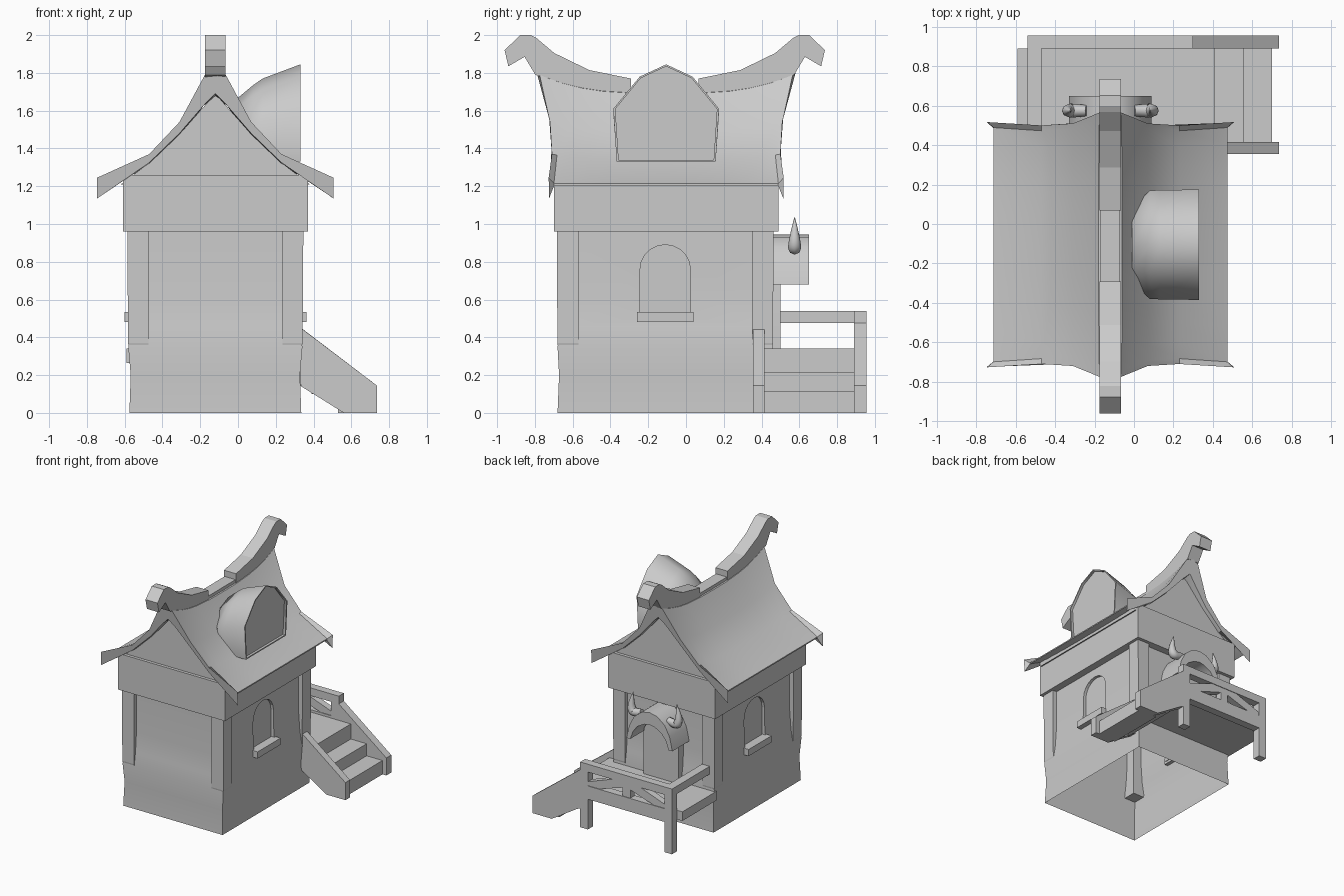
import bpy, bmesh, math
from mathutils import Vector

if "Cube" in bpy.data.objects:
    bpy.data.objects.remove(bpy.data.objects["Cube"])

CX, CY = -0.12, -0.11      # house centre


def finish(name, bm, smooth=None):
    bmesh.ops.recalc_face_normals(bm, faces=bm.faces)
    me = bpy.data.meshes.new(name)
    bm.to_mesh(me)
    bm.free()
    ob = bpy.data.objects.new(name, me)
    bpy.context.collection.objects.link(ob)
    if smooth:
        bpy.ops.object.select_all(action='DESELECT')
        ob.select_set(True)
        bpy.context.view_layer.objects.active = ob
        bpy.ops.object.shade_smooth_by_angle(angle=math.radians(smooth))
    return ob


def loft(name, rings, smooth=None):
    bm = bmesh.new()
    rows = [[bm.verts.new(p) for p in r] for r in rings]
    n = len(rows[0])
    for a, b in zip(rows, rows[1:]):
        for i in range(n):
            j = (i + 1) % n
            bm.faces.new((a[i], a[j], b[j], b[i]))
    bm.faces.new(rows[0])
    bm.faces.new(rows[-1])
    return finish(name, bm, smooth)


def prism(name, pts, axis, lo, hi, smooth=None):
    def at(p, t):
        return {'x': (t, p[0], p[1]), 'y': (p[0], t, p[1]), 'z': (p[0], p[1], t)}[axis]
    return loft(name, [[at(p, t) for p in pts] for t in (lo, hi)], smooth)


def box(name, x0, x1, y0, y1, z0, z1):
    return prism(name, [(x0, y0), (x1, y0), (x1, y1), (x0, y1)], 'z', z0, z1)


def rect(hx, hy, z):
    return [(CX + a * hx, CY + b * hy, z) for a, b in ((-1, -1), (1, -1), (1, 1), (-1, 1))]


def arch(c, r, z0, zs, h, n=10):
    return [(c - r, z0)] + [(c - r * math.cos(math.pi * i / n), zs + h * math.sin(math.pi * i / n))
                            for i in range(n + 1)] + [(c + r, z0)]


# Walls with flared foot
walls = loft("walls", [rect(.455, .57, 0), rect(.448, .562, .2), rect(.461, .57, .35),
                       rect(.442, .552, .46), rect(.43, .54, .62), rect(.428, .538, .97)], 40)

# Arched window recesses and sills on both sides
for s, side in ((-1, "left"), (1, "right")):
    cut = prism("window_cutter", arch(CY, .133, .5, .76, .13), 'x', CX + s * .405, CX + s * .6)
    m = walls.modifiers.new("window", 'BOOLEAN')
    m.object, m.operation, m.solver = cut, 'DIFFERENCE', 'EXACT'
    bpy.context.view_layer.objects.active = walls
    bpy.ops.object.modifier_apply(modifier=m.name)
    bpy.data.objects.remove(cut)
    x0, x1 = sorted((CX + s * .41, CX + s * .482))
    box(side + "_window_sill", x0, x1, -.26, .04, .48, .535)

# The house is open underneath
bm = bmesh.new()
bm.from_mesh(walls.data)
bmesh.ops.delete(bm, geom=[f for f in bm.faces if all(v.co.z < .01 for v in f.verts)], context='FACES')
bm.to_mesh(walls.data)
bm.free()

# Corner posts
for a in (-1, 1):
    for b in (-1, 1):
        rings = []
        for hx, hy, z in ((.455, .565, .34), (.462, .571, .37), (.466, .573, .97)):
            xs, ys = (CX + a * hx, CX + a * .355), (CY + b * hy, CY + b * .46)
            rings.append([(xs[0], ys[0], z), (xs[1], ys[0], z), (xs[1], ys[1], z), (xs[0], ys[1], z)])
        loft("corner_post", rings)

# Upper band and recessed gable
box("upper_band", -.61, .37, -.70, .49, .96, 1.26)
half = [(.5, 1.21), (.33, 1.34), (.19, 1.475)]
prism("gable_wall", [(CX + x, z) for x, z in half] + [(CX, 1.69)] +
      [(CX - x, z) for x, z in half[::-1]], 'y', -.675, .465)

# Saddle roof: half section (dx, z top, z under, half length, inset under) in the middle and at the ends
mid = [(.593, 1.215, 1.205, 0, 0), (.35, 1.335, 1.295, 0, 0), (.19, 1.49, 1.44, 0, 0),
       (.06, 1.69, 1.63, 0, 0), (0, 1.71, 1.65, 0, 0)]
end = [(.626, 1.245, 1.135, .622, .002), (.35, 1.37, 1.325, .605, .003), (.19, 1.54, 1.48, .615, .012),
       (.055, 1.79, 1.635, .67, .045), (0, 1.8, 1.69, .685, .045)]
rings = []
for s in (-1, -.955, -.82, -.66, -.5, -.25, 0, .25, .5, .66, .82, .955, 1):
    sec = []
    for i, (m, e) in enumerate(zip(mid, end)):
        w = abs(s) ** 3
        if i == 0 and abs(s) < 1:
            w = 0          # straight eaves, only the tips flare
        d, t, u = [p + (q - p) * w for p, q in zip(m[:3], e[:3])]
        sec.append((d, t, u, CY + .005 + s * e[3], CY + .005 + s * (e[3] - e[4])))
    both = [(CX + d, t, u, y, v) for d, t, u, y, v in sec] + \
           [(CX - d, t, u, y, v) for d, t, u, y, v in sec[:-1][::-1]]
    rings.append([(x, y, t) for x, t, u, y, v in both] + [(x, v, u) for x, t, u, y, v in both[::-1]])
loft("roof", rings, 35)

# Ridge beam with hooked ends
hook = [(.18, 1.77), (.40, 1.815), (.585, 1.905), (.68, 1.985), (.71, 2.0), (.765, 2.0), (.848, 1.92),
        (.828, 1.835), (.742, 1.885), (.685, 1.79), (.5, 1.71), (.18, 1.66)]
for s in (-1, 1):
    prism("ridge_end", [(-.1125 + s * d, z) for d, z in hook], 'x', -.175, -.065)
box("ridge_middle", -.17, -.07, -.3, .08, 1.66, 1.72)

# Dormer, with an inset front
DY = -.105


def dormer_ring(x, top, sh, co, bot, ws, wc, wb):
    return [(x, DY - wb, bot), (x, DY - wc, co), (x, DY - ws, sh), (x, DY, top),
            (x, DY + ws, sh), (x, DY + wc, co), (x, DY + wb, bot)]


face = dormer_ring(.33, 1.845, 1.78, 1.61, 1.33, .14, .28, .262)
centre = Vector((.33, DY, 1.58))
inner = [tuple(centre + (Vector(p) - centre) * .96) for p in face]
loft("dormer", [dormer_ring(-.01, 1.66, 1.61, 1.5, 1.4, .12, .19, .18),
                dormer_ring(.08, 1.735, 1.68, 1.53, 1.34, .14, .275, .26),
                dormer_ring(.13, 1.77, 1.71, 1.545, 1.33, .14, .277, .26),
                face, inner, [(x - .02, y, z) for x, y, z in inner]], 55)

# Back door and arched hood with spread feet
prism("door", arch(CX, .16, .33, .68, .14), 'y', .40, .50, 40)
outer = [(.21, .68), (.185, .79), (.14, .875), (.07, .93)]
inside = [(.175, .68), (.15, .75), (.11, .80), (.05, .835)]
hood = [(CX - d, z) for d, z in outer] + [(CX, .945)] + [(CX + d, z) for d, z in outer[::-1]]
hood += [(CX + d, z) for d, z in inside] + [(CX, .845)] + [(CX - d, z) for d, z in inside[::-1]]
prism("door_hood", hood, 'y', .42, .65, 35)

# Horns on the hood
for s in (-1, 1):
    cu = bpy.data.curves.new("horn", 'CURVE')
    cu.dimensions = '3D'
    cu.bevel_depth = 1
    cu.bevel_resolution = 2
    cu.resolution_u = 4
    cu.use_fill_caps = True
    sp = cu.splines.new('NURBS')
    path = [(.12, .885, .028), (.175, .87, .034), (.21, .875, .036), (.22, .94, .026), (.20, 1.035, .002)]
    sp.points.add(len(path) - 1)
    for p, (d, z, r) in zip(sp.points, path):
        p.co = (CX + s * d, .575, z, 1)
        p.radius = r
    sp.use_endpoint_u = True
    sp.order_u = 3
    bpy.context.collection.objects.link(bpy.data.objects.new("horn", cu))

# Porch deck
box("deck", -.59, .41, .44, .89, .265, .34)
box("deck_edge_beam", -.54, .30, .89, .955, .25, .36)

# Porch railing
box("back_top_rail", -.54, .30, .89, .955, .475, .54)
box("left_top_rail", -.54, -.47, .44, .89, .475, .54)
for x in (-.54, .23):
    box("porch_leg", x, x + .07, .89, .955, 0, .48)
box("rail_middle_post", -.155, -.085, .895, .95, .33, .48)
for s in (-1, 1):
    prism("rail_brace", [(CX + s * d, z) for d, z in
                         ((.03, .43), (.03, .48), (.11, .48), (.36, .39), (.36, .35), (.28, .35))], 'y', .895, .95)

# Stairs
for x0, x1, z0, z1 in ((.39, .555, .10, .215), (.53, .70, 0, .115)):
    box("stair_tread", x0, x1, .40, .90, z0, z1)
box("stair_landing", .34, .41, .40, .90, .21, .34)
for y0, y1, x, z in ((.355, .415, .33, .452), (.89, .955, .295, .48)):
    prism("stair_stringer", [(x, z), (.735, .145), (.735, 0), (.56, 0), (.335, .14), (x, .16)], 'y', y0, y1)
